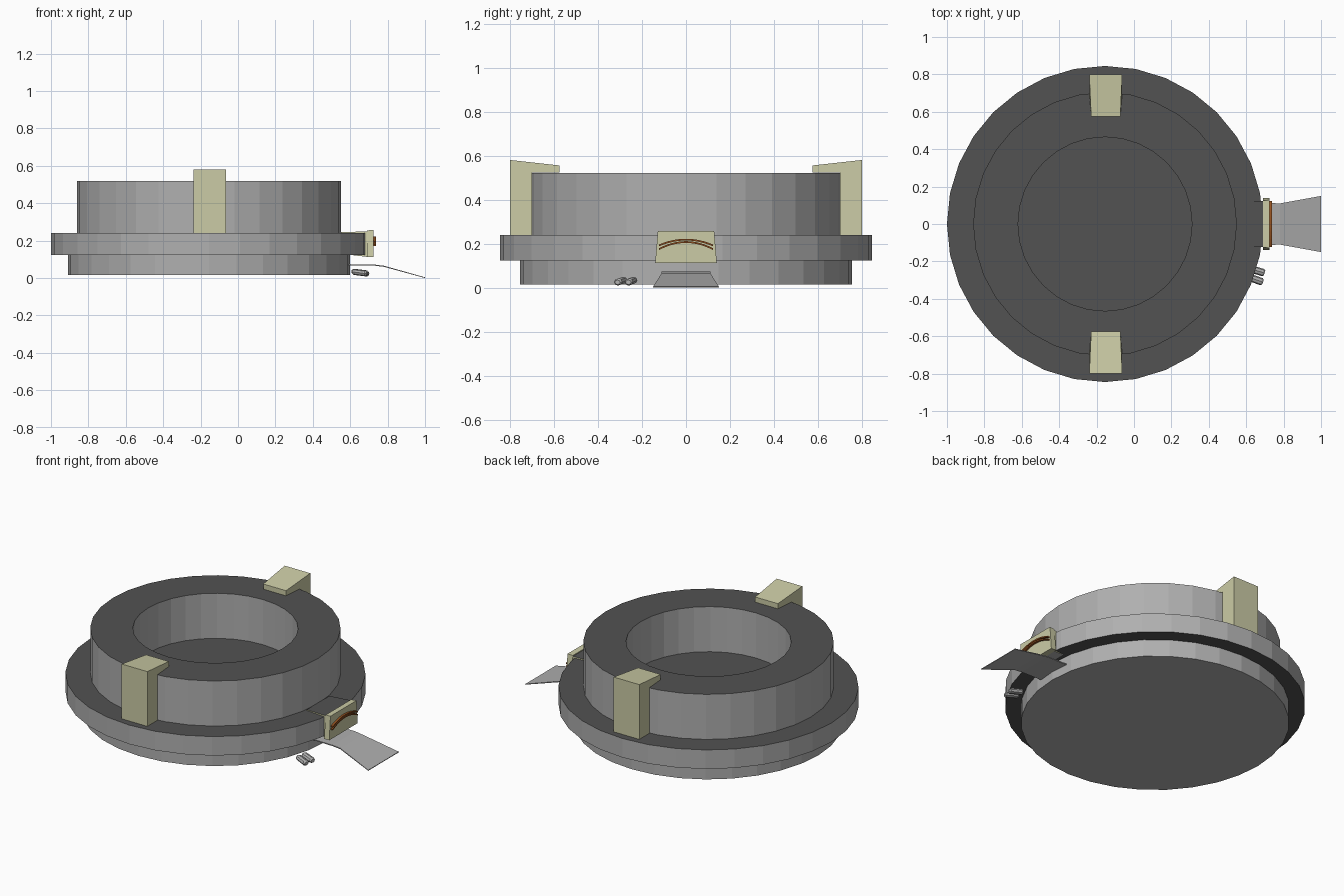
import bpy, bmesh, math
from mathutils import Vector

if "Cube" in bpy.data.objects:
    bpy.data.objects.remove(bpy.data.objects["Cube"])

CX, SIDES = -0.155, 32


def material(name, rgb):
    m = bpy.data.materials.new(name)
    m.diffuse_color = (*rgb, 1)
    m.use_nodes = True
    m.node_tree.nodes["Principled BSDF"].inputs["Base Color"].default_value = m.diffuse_color
    return m


GREY = material("light grey", (0.43, 0.43, 0.43))
DARK = material("dark grey", (0.085, 0.085, 0.085))
CREAM = material("cream", (0.60, 0.60, 0.38))
BROWN = material("burnt orange", (0.30, 0.085, 0.015))


def finish(name, bm, mats, rule=None):
    bmesh.ops.recalc_face_normals(bm, faces=bm.faces)
    bm.normal_update()
    if rule:
        for f in bm.faces:
            f.material_index = rule(f)
    me = bpy.data.meshes.new(name)
    bm.to_mesh(me)
    bm.free()
    for m in mats:
        me.materials.append(m)
    ob = bpy.data.objects.new(name, me)
    bpy.context.collection.objects.link(ob)
    return ob


def lathe(name, profile, rule):
    """Closed turned solid; profile of (radius, z), zero radius becomes a centre point."""
    bm = bmesh.new()
    rings = []
    for r, z in profile:
        if r == 0:
            rings.append([bm.verts.new((CX, 0, z))] * SIDES)
        else:
            rings.append([bm.verts.new((CX + r * math.cos(a), r * math.sin(a), z))
                          for a in (2 * math.pi * i / SIDES for i in range(SIDES))])
    for a, b in zip(rings, rings[1:]):
        for i in range(SIDES):
            j = (i + 1) % SIDES
            bm.faces.new(list(dict.fromkeys((a[i], a[j], b[j], b[i]))))
    return finish(name, bm, [GREY, DARK], rule)


def loft(name, sections, mats, rule=None):
    """Skin matching point loops and cap both ends."""
    bm = bmesh.new()
    loops = [[bm.verts.new(p) for p in s] for s in sections]
    n = len(loops[0])
    for a, b in zip(loops, loops[1:]):
        for i in range(n):
            j = (i + 1) % n
            bm.faces.new((a[i], a[j], b[j], b[i]))
    bm.faces.new(loops[0])
    bm.faces.new(loops[-1])
    return finish(name, bm, mats, rule)


def rect(x, hw, z0, z1, hw_top=None):
    t = hw if hw_top is None else hw_top
    return [(x, -hw, z0), (x, hw, z0), (x, t, z1), (x, -t, z1)]


# Stacked round body: base, wide collar, hollow crown
lathe("base", [(0, 0.015), (0.755, 0.015), (0.755, 0.125), (0, 0.125)], lambda f: 0)
lathe("collar", [(0, 0.122), (0.845, 0.122), (0.845, 0.24), (0, 0.24)],
      lambda f: int(abs(f.normal.z) > 0.5))
lathe("crown", [(0.465, 0.24), (0.705, 0.24), (0.705, 0.52), (0.465, 0.52), (0.465, 0.24)],
      lambda f: int(abs(f.normal.z) > 0.5))

# Hooked clips at front and back
HOOK = [(0.80, 0.24), (0.80, 0.58), (0.575, 0.555), (0.575, 0.523), (0.70, 0.523), (0.70, 0.24)]
for name, s in (("front_clip", -1), ("back_clip", 1)):
    sides = []
    for d in (-1, 1):
        sides.append([(-0.151 + d * (0.078 if y < 0.6 else 0.088), s * y, z) for y, z in HOOK])
    loft(name, sides, [CREAM])

# Switch housing through the collar, with dark top
loft("switch_housing", [rect(0.55, 0.112, 0.13, 0.245), rect(0.70, 0.125, 0.112, 0.25)],
     [CREAM, DARK, GREY],
     lambda f: 1 if f.normal.z > 0.7 else 2 if f.normal.z < -0.7 else 0)
loft("switch_plate", [rect(0.69, 0.14, 0.112, 0.255, 0.125),
                      rect(0.725, 0.14, 0.112, 0.257, 0.128)], [CREAM])

# Curved slot marking made of two thin arcs
for k, name in enumerate(("upper_arc", "lower_arc")):
    secs = []
    for i in range(13):
        t = i / 6 - 1
        z = 0.218 - (0.026 + 0.006 * k) * t * t - 0.011 * k
        y = 0.122 * t
        secs.append([(0.722, y, z - 0.004), (0.738, y, z - 0.004),
                     (0.738, y, z + 0.004), (0.722, y, z + 0.004)])
    loft(name, secs, [BROWN])

# Thin pedal flap, flat near the body then sloping to the ground
loft("pedal", [rect(0.59, 0.112, 0.068, 0.074), rect(0.73, 0.112, 0.066, 0.072),
               rect(0.78, 0.11, 0.060, 0.066), rect(1.0, 0.15, 0.0, 0.004)], [GREY])

# Two small rounded pegs beside the pedal
for k, y0 in enumerate((-0.250, -0.297)):
    ang = math.atan2(y0, 0.67 - CX)
    d = Vector((math.cos(ang), math.sin(ang), -0.12))
    u = Vector((-d.y, d.x, 0)).normalized()
    mid = Vector((0.658 - 0.008 * k, y0, 0.029))
    secs = []
    for t, r in ((-0.042, 0.013), (-0.034, 0.020), (0.034, 0.020), (0.042, 0.013)):
        secs.append([mid + d * t + u * (r * math.cos(a)) + Vector((0, 0, 0.8 * r * math.sin(a)))
                     for a in (math.pi * i / 4 for i in range(8))])
    loft("peg_%d" % (k + 1), secs, [GREY])
